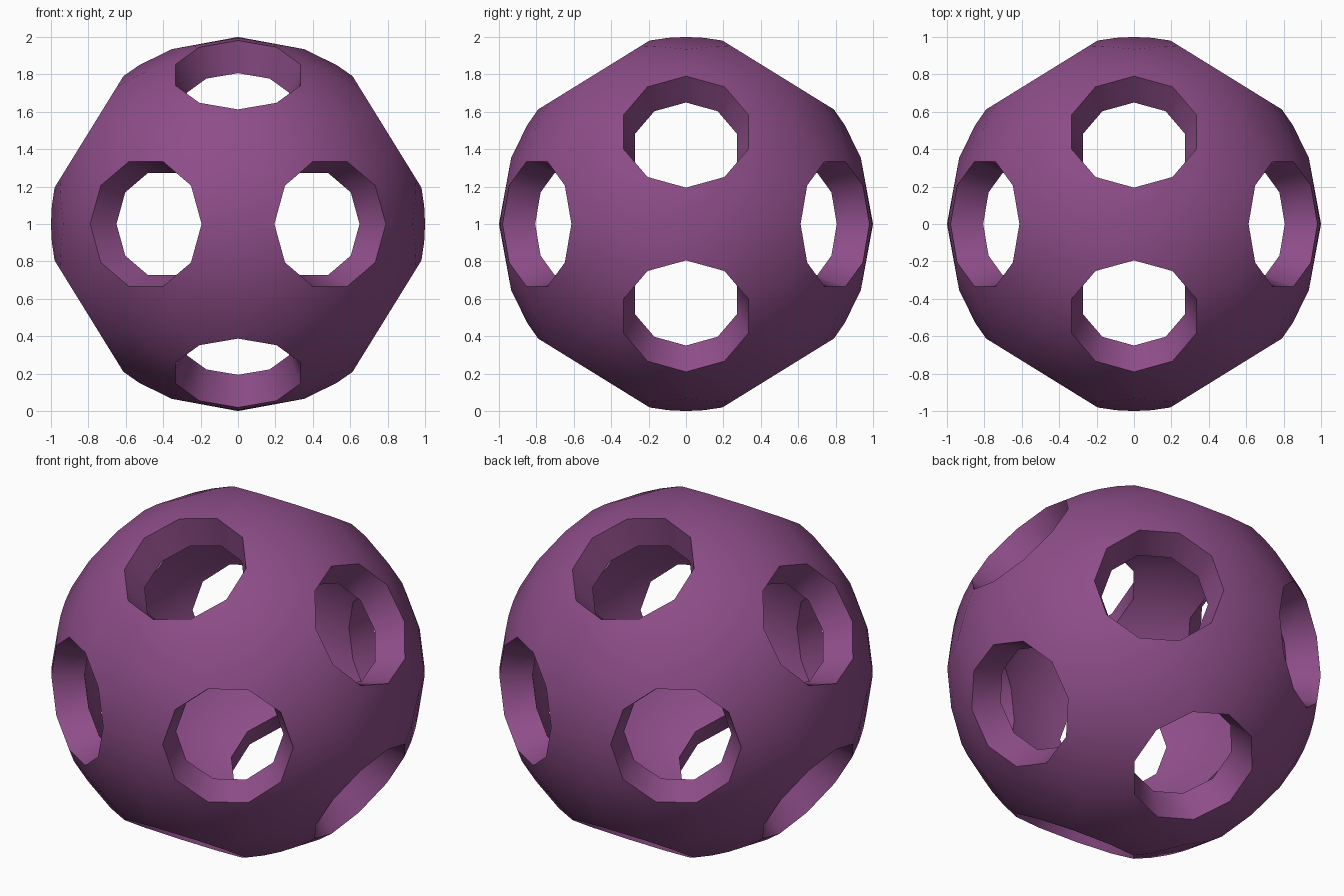
import bpy, bmesh, math
from mathutils import Vector

if "Cube" in bpy.data.objects:
    bpy.data.objects.remove(bpy.data.objects["Cube"])

INNER = 0.822            # inner radius of the shell (outer is 1)
RIM, MID = 20.5, 26.2    # angular radius of hole rim and middle ring, degrees
EDGE, CORNER = 31.717, 37.377  # pentagon cell: edge midpoints and corners

# Twelve hole directions (icosahedron corners)
g = (1 + 5 ** 0.5) / 2
holes = []
for a in (-1, 1):
    for b in (-g, g):
        holes += [Vector(p).normalized() for p in ((a, b, 0), (0, a, b), (b, 0, a))]

bm = bmesh.new()
for c in holes:
    # Local frame pointing at one neighbouring hole
    near = next(h for h in holes if 0.4 < h.dot(c) < 0.5)
    u = (near - c * near.dot(c)).normalized()
    v = c.cross(u)
    # Decagonal profile: inner shell, hole wall, outer shell
    rings = []
    for ang, r in ((None, INNER), (MID, INNER), (RIM, INNER),
                   (RIM, 1), (MID, 1), (None, 1)):
        ring = []
        for k in range(10):
            t = math.radians(ang or (CORNER if k % 2 else EDGE))
            w = math.radians(36 * k)
            d = c * math.cos(t) + (u * math.cos(w) + v * math.sin(w)) * math.sin(t)
            ring.append(bm.verts.new(d * r + Vector((0, 0, 1))))
        rings.append(ring)
    for p, q in zip(rings, rings[1:]):
        for k in range(10):
            j = (k + 1) % 10
            bm.faces.new((p[k], q[k], q[j], p[j]))

# Weld the twelve cells into one hollow ball
bmesh.ops.remove_doubles(bm, verts=bm.verts, dist=0.002)
mesh = bpy.data.meshes.new("perforated_ball")
bm.to_mesh(mesh)
bm.free()

mat = bpy.data.materials.new("purple")
mat.diffuse_color = (0.27, 0.075, 0.25, 1)
mat.use_nodes = True
mat.node_tree.nodes["Principled BSDF"].inputs["Base Color"].default_value = mat.diffuse_color
mesh.materials.append(mat)

ball = bpy.data.objects.new("perforated_ball", mesh)
bpy.context.collection.objects.link(ball)
bpy.context.view_layer.objects.active = ball
ball.select_set(True)
bpy.ops.object.shade_smooth_by_angle(angle=math.radians(50))
